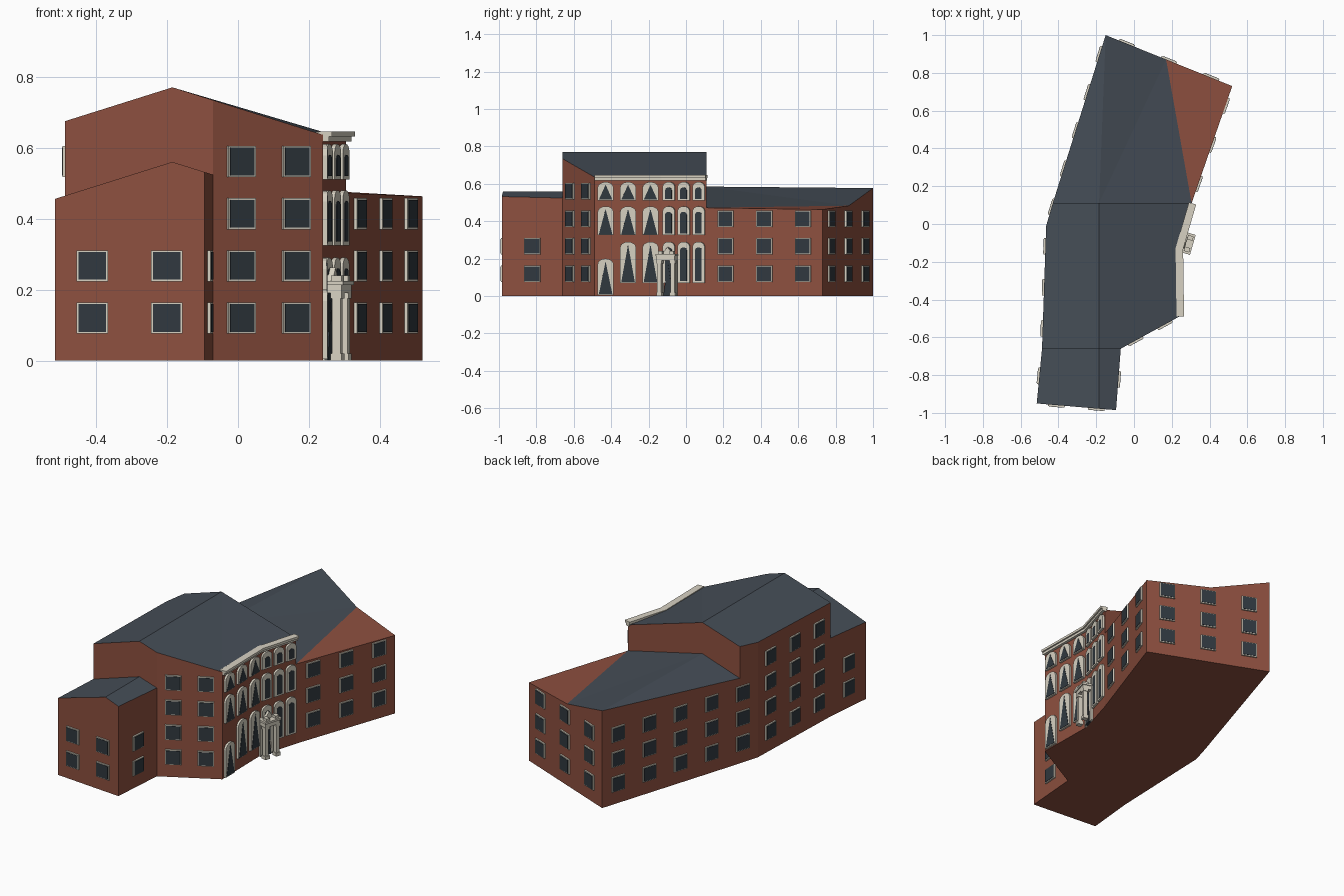
import bpy, bmesh, math
from mathutils import Vector

if "Cube" in bpy.data.objects:
    bpy.data.objects.remove(bpy.data.objects["Cube"])


def material(name, rgb):
    m = bpy.data.materials.new(name)
    m.diffuse_color = (*rgb, 1)
    m.use_nodes = True
    m.node_tree.nodes["Principled BSDF"].inputs["Base Color"].default_value = m.diffuse_color
    return m


BRICK = material("brick", (0.27, 0.08, 0.05))
SLATE = material("slate", (0.06, 0.075, 0.095))
STONE = material("stone", (0.68, 0.64, 0.54))
GLASS = material("glass", (0.03, 0.04, 0.05))


def finish(bm, name, mat):
    bmesh.ops.recalc_face_normals(bm, faces=bm.faces)
    me = bpy.data.meshes.new(name)
    bm.to_mesh(me)
    bm.free()
    me.materials.append(mat)
    bpy.context.collection.objects.link(bpy.data.objects.new(name, me))


def mesh(name, verts, faces, mat):
    bm = bmesh.new()
    vs = [bm.verts.new(v) for v in verts]
    for f in faces:
        bm.faces.new([vs[i] for i in f])
    finish(bm, name, mat)


def walls(name, top, skip=()):
    """Upright walls under a closed list of eave points, leaving out hidden edges."""
    n = len(top)
    verts = [(x, y, 0) for x, y, z in top] + list(top)
    faces = [(i, (i + 1) % n, n + (i + 1) % n, n + i) for i in range(n) if i not in skip]
    mesh(name, verts, faces + [tuple(reversed(range(n)))], BRICK)


RX = -0.185  # ridge line shared by the blocks


def pitched(pts, ridge, low=0):
    return [(x, y, max(low, ridge - 0.315 * abs(x - RX))) for x, y in pts]


# plan corners, counter-clockwise
FL, FR = (-0.515, -0.95), (-0.095, -0.985)
ML, MR = (-0.487, -0.66), (-0.07, -0.66)
F0, F1, F2 = (0.24, -0.49), (0.235, -0.13), (0.305, 0.11)
BR, BL = (0.52, 0.73), (-0.15, 1.0)
BEND, LB = (-0.465, -0.01), (-0.43, 0.11)

# front wing
front = pitched([FL, (RX, -0.978), FR, MR, (RX, -0.66), ML], 0.56)
walls("front_wing_walls", front, skip=(3, 4))
mesh("front_wing_roof", front, [(0, 1, 4, 5), (1, 2, 3, 4)], SLATE)

# main block
main = pitched([ML, (RX, -0.66), MR, F0, F1, F2, (RX, 0.11), LB, BEND], 0.77, 0.625)
walls("main_walls", main)
mesh("main_roof", main, [(0, 1, 6, 7, 8), (1, 2, 3, 6), (3, 4, 5, 6)], SLATE)

# rear wing with its flat brick corner
rear = [(*F2, 0.472), (*BR, 0.463), (0.17, 0.871, 0.483), (*BL, 0.577),
        (*LB, 0.505), (RX, 0.11, 0.585)]
walls("rear_wing_walls", rear, skip=(4, 5))
mesh("rear_wing_roof", rear, [(0, 2, 5), (2, 3, 5), (3, 4, 5)], SLATE)
mesh("rear_corner_top", rear, [(0, 1, 2)], BRICK)


def prism(bm, p, q, profile, a, b):
    """Extrude a (along, height) profile from distance a to b in front of wall p-q."""
    p = Vector((*p, 0))
    t = (Vector((*q, 0)) - p).normalized()
    n = Vector((t.y, -t.x, 0))
    rings = [[bm.verts.new(p + t * s + n * d + Vector((0, 0, z))) for s, z in profile]
             for d in (a, b)]
    k = len(profile)
    for i in range(k):
        j = (i + 1) % k
        bm.faces.new((rings[0][i], rings[0][j], rings[1][j], rings[1][i]))
    bm.faces.new(rings[0])
    bm.faces.new(rings[1])


def rect(c, w, z0, z1):
    return [(c - w / 2, z0), (c + w / 2, z0), (c + w / 2, z1), (c - w / 2, z1)]


def arch(c, w, z0, z1):
    r = w / 2
    rise = r * 0.75
    return [(c - r, z0), (c + r, z0)] + [
        (c + r * math.cos(math.pi * i / 8), z1 - rise + rise * math.sin(math.pi * i / 8))
        for i in range(9)]


def length(p, q):
    return math.hypot(q[0] - p[0], q[1] - p[1])


# square windows: wall start, wall end, columns, floors
frames, panes = bmesh.new(), bmesh.new()
for p, q, cols, floors in [(FL, FR, 2, 2), (FR, MR, 1, 2), (MR, F0, 2, 4), (F2, BR, 3, 3),
                           (BR, BL, 3, 3), (BL, BEND, 5, 3), (BEND, ML, 3, 4), (ML, FL, 1, 2)]:
    for c in range(cols):
        s = length(p, q) * (c + 0.5) / cols
        for f in range(floors):
            z = 0.076 + 0.147 * f
            prism(frames, p, q, rect(s, 0.088, z, z + 0.088), -0.004, 0.009)
            prism(panes, p, q, rect(s, 0.078, z + 0.005, z + 0.083), 0, 0.011)
finish(frames, "window_frames", STONE)
finish(panes, "window_panes", GLASS)

# arched facade windows with stone surrounds
arches, lights = bmesh.new(), bmesh.new()
for p, q, w, pointed in [(F0, F1, 0.086, True), (F1, F2, 0.066, False)]:
    for c in range(3):
        s = length(p, q) * (c + 0.5) / 3
        for row, (z0, z1) in enumerate([(0.07, 0.29), (0.325, 0.48), (0.51, 0.61)]):
            if row == 0 and pointed and c == 0:
                z0, z1 = 0.005, 0.2
            prism(arches, p, q, arch(s, w, z0, z1), -0.004, 0.012)
            if pointed:
                tri = [(s - w * 0.42, z0 + 0.005), (s + w * 0.42, z0 + 0.005), (s, z1 - 0.015)]
                prism(lights, p, q, tri, 0, 0.014)
            else:
                prism(lights, p, q, arch(s, w * 0.55, z0 + 0.01, z1 - 0.03), 0, 0.014)
finish(arches, "arched_surrounds", STONE)
finish(lights, "arched_panes", GLASS)


# cornice along the bent facade
def cornice(bm, inner, outer, z0, z1):
    n1 = Vector((F1[1] - F0[1], F0[0] - F1[0])).normalized()
    n2 = Vector((F2[1] - F1[1], F1[0] - F2[0])).normalized()
    mid = (n1 + n2) / (1 + n1.dot(n2))
    rows = []
    for pt, n in ((F0, n1), (F1, mid), (F2, n2)):
        a, b = Vector(pt) + n * inner, Vector(pt) + n * outer
        rows.append([bm.verts.new((*v, z)) for v, z in ((a, z0), (b, z0), (b, z1), (a, z1))])
    for r, u in zip(rows, rows[1:]):
        for i in range(4):
            j = (i + 1) % 4
            bm.faces.new((r[i], r[j], u[j], u[i]))
    bm.faces.new(rows[0])
    bm.faces.new(rows[-1])


bm = bmesh.new()
cornice(bm, -0.01, 0.016, 0.618, 0.632)
cornice(bm, -0.015, 0.025, 0.632, 0.646)
finish(bm, "cornice", STONE)

# entrance portal with free-standing columns
bm = bmesh.new()
S = 0.04
for side in (-1, 1):
    c = S + side * 0.037
    prism(bm, F1, F2, rect(c, 0.03, 0, 0.02), 0.03, 0.062)
    prism(bm, F1, F2, rect(c, 0.022, 0.02, 0.175), 0.034, 0.058)
    prism(bm, F1, F2, rect(c, 0.03, 0.175, 0.19), 0.03, 0.062)
    prism(bm, F1, F2, rect(c, 0.02, 0, 0.19), -0.004, 0.012)
prism(bm, F1, F2, rect(S, 0.1, 0.19, 0.213), -0.004, 0.062)
prism(bm, F1, F2, rect(S, 0.11, 0.213, 0.225), -0.004, 0.068)
for side in (-1, 1):
    prism(bm, F1, F2, rect(S + side * 0.032, 0.024, 0.225, 0.24), 0.03, 0.06)
prism(bm, F1, F2, [(S - 0.03, 0.225), (S + 0.03, 0.225), (S, 0.262)], 0, 0.03)
finish(bm, "entrance_portal", STONE)
bm = bmesh.new()
prism(bm, F1, F2, [(S - 0.027, 0), (S + 0.027, 0), (S, 0.17)], 0, 0.016)
finish(bm, "entrance_door", GLASS)
